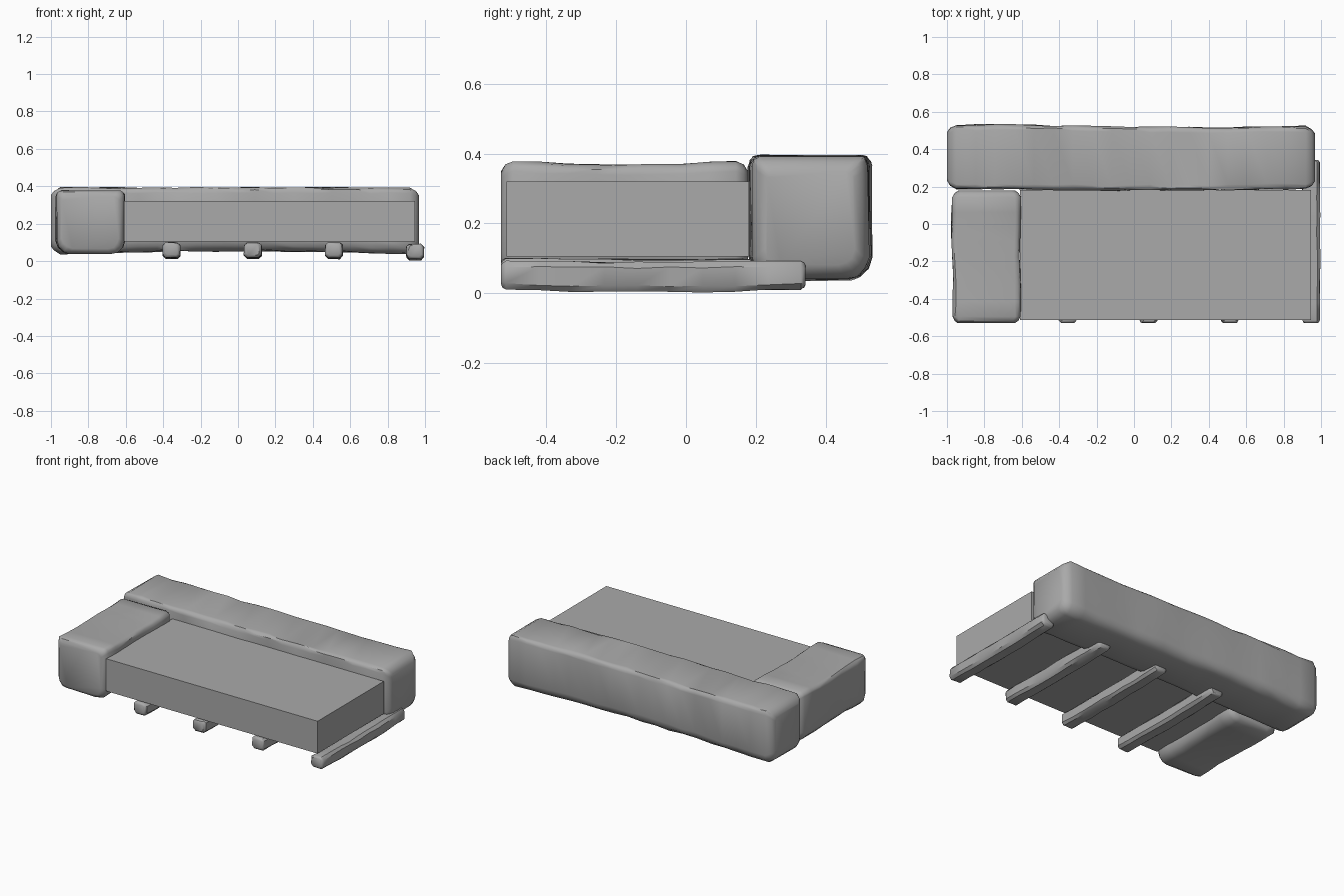
import bpy, bmesh, math, random
from mathutils import Vector

random.seed(4)
cube = bpy.data.objects.get("Cube")
if cube:
    bpy.data.objects.remove(cube, do_unlink=True)

stone = bpy.data.materials.new("grey_stone")
stone.use_nodes = True
grey = (0.4, 0.4, 0.4, 1)
stone.diffuse_color = grey
stone.node_tree.nodes["Principled BSDF"].inputs["Base Color"].default_value = grey


def finish(bm, name, angle=None):
    bmesh.ops.recalc_face_normals(bm, faces=bm.faces)
    mesh = bpy.data.meshes.new(name)
    bm.to_mesh(mesh)
    bm.free()
    mesh.materials.append(stone)
    obj = bpy.data.objects.new(name, mesh)
    bpy.context.collection.objects.link(obj)
    if angle:
        bpy.ops.object.select_all(action='DESELECT')
        obj.select_set(True)
        bpy.context.view_layer.objects.active = obj
        bpy.ops.object.shade_smooth_by_angle(angle=math.radians(angle))
    return obj


def section(w, h, low, high, steps):
    """Rounded rectangle with separate lower and upper corner radii."""
    pts = []
    corners = ((1, -1, low, -90), (1, 1, high, 0), (-1, 1, high, 90), (-1, -1, low, 180))
    for sx, sz, r, start in corners:
        for i in range(steps + 1):
            a = math.radians(start + 90 * i / steps)
            pts.append((sx * (w / 2 - r) + r * math.cos(a), sz * (h / 2 - r) + r * math.sin(a)))
    return pts


def hewn_block(name, lo, hi, axis, low, high, steps, count, rough, wave, end):
    """Rough block lofted along an axis, with worn ends and a gently wavy outline."""
    lo, hi = Vector(lo), Vector(hi)
    mid, size = (lo + hi) / 2, hi - lo
    side = 1 - axis
    ring = section(size[side], size.z, low, high, steps)
    stations = [0, end * 0.35, end]
    stations += [end + (size[axis] - 2 * end) * i / count for i in range(1, count)]
    stations += [size[axis] - s for s in (end, end * 0.35, 0)]
    bm = bmesh.new()
    rings = []
    for s in stations:
        edge = max(0, 1 - min(s, size[axis] - s) / end)
        inset = end * 0.85 * edge ** 2
        shift = wave(s / size[axis])
        loop = []
        for u, z in ring:
            p = Vector((0, 0, 0))
            p[axis] = lo[axis] + s
            p[side] = mid[side] + u * (1 - 2 * inset / size[side])
            p.z = mid.z + z * (1 - 2 * inset / size.z)
            p[side] += shift[0] if u > 0 else shift[1]
            p.z += shift[2] if z > 0 else shift[3]
            p[side] += random.uniform(-rough, rough)
            p.z += random.uniform(-rough, rough)
            loop.append(bm.verts.new(p))
        rings.append(loop)
    for a, b in zip(rings, rings[1:]):
        for i in range(len(a)):
            j = (i + 1) % len(a)
            bm.faces.new((a[i], a[j], b[j], b[i]))
    bm.faces.new(rings[0])
    bm.faces.new(rings[-1])
    return finish(bm, name, 38)


# Plain slab in the middle
bm = bmesh.new()
bmesh.ops.create_cube(bm, size=1)
for v in bm.verts:
    v.co = Vector((0.168, -0.167, 0.213)) + v.co * Vector((1.555, 0.695, 0.215))
finish(bm, "seat_slab")

# Large rounded blocks along the back and the right end
hewn_block("back_block", (-1, 0.183, 0.038), (0.968, 0.53, 0.393), 0, 0.06, 0.028, 3, 18, 0.004,
           lambda t: (-0.012 * math.sin(math.pi * max(0, t - 0.2)), 0.004 * math.cos(6 * t),
                      0, 0.016 * math.sin(math.pi * t)), 0.05)
hewn_block("side_block", (-0.972, -0.53, 0.036), (-0.608, 0.178, 0.38), 1, 0.07, 0.03, 3, 8, 0.003,
           lambda t: (0.004 * math.sin(9 * t), 0.005 * math.sin(7 * t),
                      -0.01 * math.sin(math.pi * t), 0.012 * math.sin(math.pi * t)), 0.035)

# Narrow bearers underneath, running front to back
for i in range(4):
    x = -0.355 + 0.434 * i
    base = 0.012 if i == 3 else 0.02
    hewn_block("bearer_%d" % (i + 1), (x - 0.046, -0.53, base), (x + 0.046, 0.343, base + 0.08),
               1, 0.016, 0.014, 1, 9, 0.003,
               lambda t: (0, 0, -0.004 * math.sin(math.pi * t), -0.008 * math.sin(math.pi * t)), 0.014)
